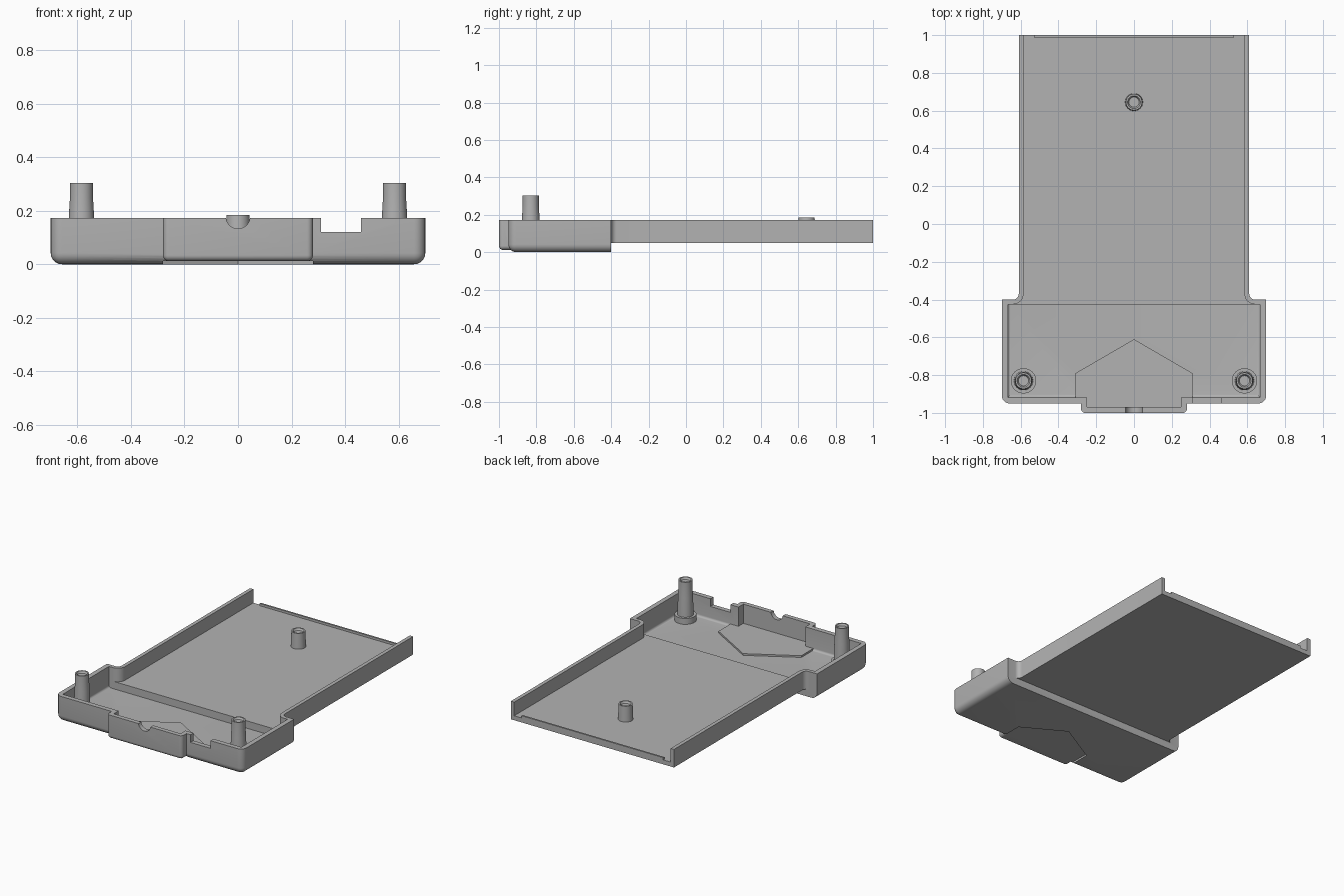
import bpy, bmesh, math
from mathutils import Vector

cube = bpy.data.objects.get("Cube")
if cube:
    bpy.data.objects.remove(cube, do_unlink=True)

grey = bpy.data.materials.new("plain grey")
grey.use_nodes = True
grey.diffuse_color = (0.45, 0.45, 0.45, 1)
grey.node_tree.nodes["Principled BSDF"].inputs["Base Color"].default_value = (0.45, 0.45, 0.45, 1)

TOP = 0.172      # rim height
OVER = 0.4       # cutters reach above the rim


def finish(name, bm):
    bmesh.ops.recalc_face_normals(bm, faces=bm.faces)
    mesh = bpy.data.meshes.new(name)
    bm.to_mesh(mesh)
    bm.free()
    mesh.materials.append(grey)
    ob = bpy.data.objects.new(name, mesh)
    bpy.context.collection.objects.link(ob)
    return ob


def prism(name, pts, z0, z1, bevel=0, upright=True):
    """Extrude an outline; optionally round the bottom and front corners."""
    bm = bmesh.new()
    face = bm.faces.new([bm.verts.new((x, y, z0)) for x, y in pts])
    out = bmesh.ops.extrude_face_region(bm, geom=[face])
    bmesh.ops.translate(bm, vec=(0, 0, z1 - z0),
                        verts=[v for v in out["geom"] if isinstance(v, bmesh.types.BMVert)])
    if bevel:
        back = max(p[1] for p in pts)
        edges = []
        for e in bm.edges:
            a, b = (v.co for v in e.verts)
            at_back = min(a.y, b.y) > back - 0.001
            flat = abs(a.z - b.z) < 0.001
            if not at_back and ((flat and a.z < z0 + 0.001) or (upright and not flat)):
                edges.append(e)
        bmesh.ops.bevel(bm, geom=edges, offset=bevel, segments=6, profile=0.5, affect='EDGES')
    return finish(name, bm)


def block(name, x0, x1, y0, y1, z0, z1, **kw):
    return prism(name, [(x0, y0), (x1, y0), (x1, y1), (x0, y1)], z0, z1, **kw)


def mirrored(half):
    return half + [(-x, y) for x, y in reversed(half) if x > 0]


def flared(radius, y_back, y_front):
    """Rear tray outline that flares out where it meets the wide front."""
    cx, cy = 0.64, -0.37
    arc = [(cx + radius * math.cos(math.radians(a)), cy + radius * math.sin(math.radians(a)))
           for a in range(180, 271, 10)]
    return mirrored([(cx - radius, y_back)] + arc + [(cx, y_front)])


def arrow(half_width, front, shoulder, apex):
    return mirrored([(half_width, front), (half_width, shoulder), (0, apex)])


def combine(target, other, operation):
    mod = target.modifiers.new("cut", 'BOOLEAN')
    mod.operation, mod.object, mod.solver = operation, other, 'EXACT'
    bpy.context.view_layer.objects.active = target
    bpy.ops.object.modifier_apply(modifier=mod.name)
    bpy.data.objects.remove(other, do_unlink=True)


def smooth(ob):
    bpy.ops.object.select_all(action='DESELECT')
    ob.select_set(True)
    bpy.context.view_layer.objects.active = ob
    bpy.ops.object.shade_smooth_by_angle(angle=math.radians(30))


def lathe(name, profile, x, y, steps=32):
    bm = bmesh.new()
    rings = []
    for r, z in profile:
        rings.append([bm.verts.new((x + r * math.cos(math.tau * i / steps),
                                    y + r * math.sin(math.tau * i / steps), z))
                      for i in range(steps)])
    for low, high in zip(rings, rings[1:]):
        for i in range(steps):
            j = (i + 1) % steps
            bm.faces.new((low[i], low[j], high[j], high[i]))
    bm.faces.new(rings[0])
    bm.faces.new(rings[-1])
    smooth(finish(name, bm))


# Solid outer form: wide front, bumped-out front panel, narrow rear tray
shell = block("tray_shell", -0.7, 0.7, -0.95, -0.4, 0, TOP, bevel=0.042)
combine(shell, block("front_panel", -0.28, 0.28, -1, -0.85, 0.012, TOP, bevel=0.022), 'UNION')
combine(shell, prism("rear_tray", flared(0.03, 1, -0.45), 0.05, TOP), 'UNION')

# Hollow out the inside
combine(shell, block("front_cavity", -0.668, 0.668, -0.918, -0.425, 0.03, OVER,
                     bevel=0.015, upright=False), 'DIFFERENCE')
combine(shell, prism("rear_cavity", flared(0.055, 1.1, -0.46), 0.08, OVER), 'DIFFERENCE')
combine(shell, block("panel_pocket", -0.25, 0.25, -0.97, -0.88, 0.042, OVER), 'DIFFERENCE')

# Arrow shaped recess underneath and matching raised pad inside
combine(shell, prism("under_recess", arrow(0.28, -1.1, -0.8, -0.64), -0.05, 0.012), 'DIFFERENCE')
combine(shell, prism("arrow_pad", arrow(0.31, -0.93, -0.79, -0.61), 0.025, 0.042), 'UNION')

# Openings in the front rim: square port and half round cable slot
combine(shell, block("port_notch", 0.31, 0.46, -1.1, -0.9, 0.12, OVER), 'DIFFERENCE')
slot = [(0.045 * math.cos(math.radians(a)), 0.178 + 0.045 * math.sin(math.radians(a)))
        for a in range(0, 360, 12)]
bm = bmesh.new()
face = bm.faces.new([bm.verts.new((x, -1.1, z)) for x, z in slot])
out = bmesh.ops.extrude_face_region(bm, geom=[face])
bmesh.ops.translate(bm, vec=Vector((0, 0.2, 0)),
                    verts=[v for v in out["geom"] if isinstance(v, bmesh.types.BMVert)])
combine(shell, finish("cable_slot", bm), 'DIFFERENCE')
smooth(shell)

# Low lip along the open back edge
block("back_lip", -0.53, 0.53, 0.988, 1, 0.075, 0.095)

# Screw posts: collared pair in front, short one at the rear
for side, x in (("left", 0.585), ("right", -0.585)):
    lathe(side + "_front_post",
          [(0.067, 0.025), (0.067, 0.07), (0.05, 0.07), (0.046, 0.2), (0.043, 0.25),
           (0.043, 0.303), (0.034, 0.303), (0.027, 0.29)], x, -0.83)
lathe("rear_post", [(0.047, 0.075), (0.043, 0.185), (0.034, 0.185), (0.027, 0.172)], 0, 0.645)
